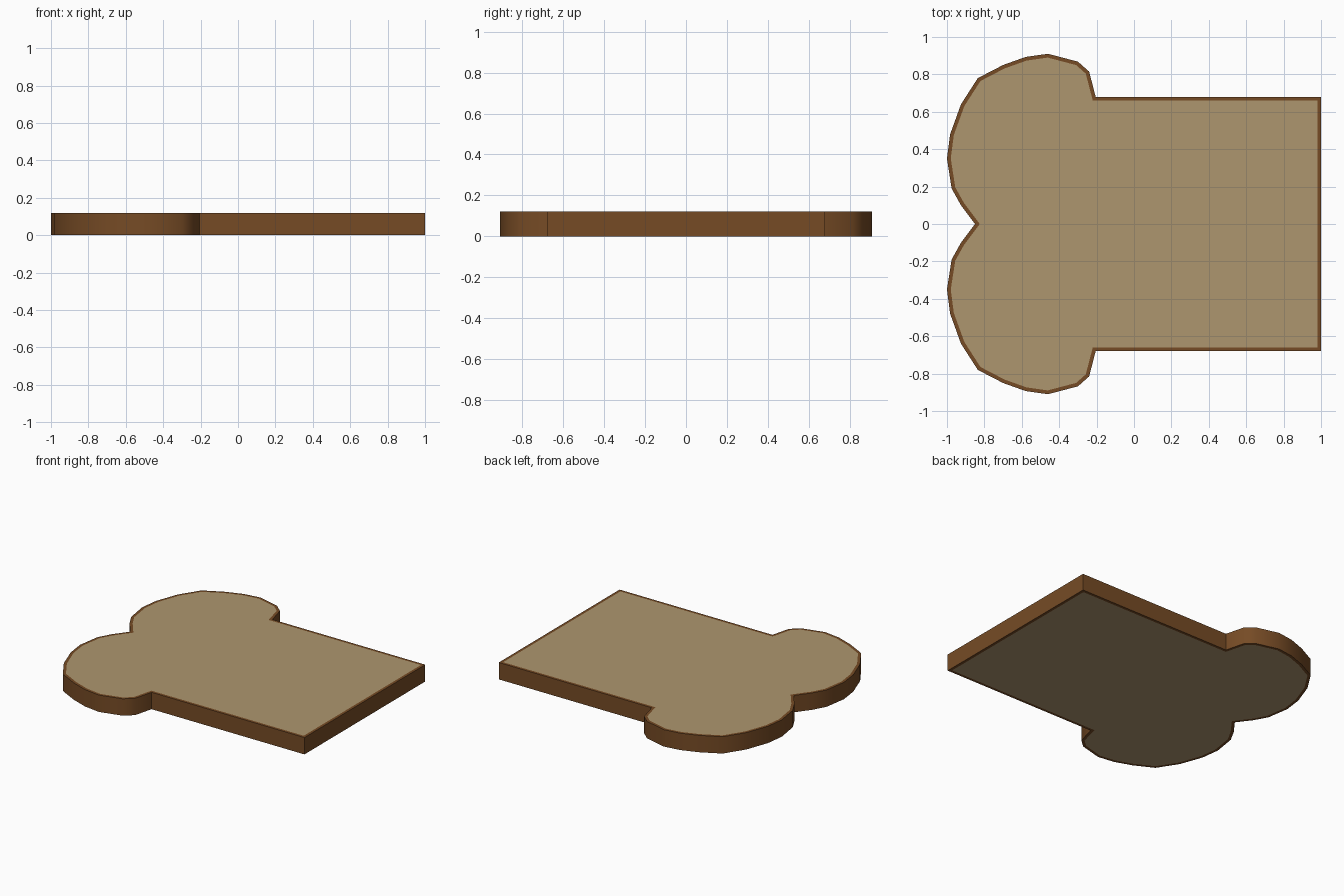
import bpy, bmesh, math

if "Cube" in bpy.data.objects:
    bpy.data.objects.remove(bpy.data.objects["Cube"])

THICKNESS = 0.12
RIM = 0.02


def srgb(r, g, b):
    return [((c / 255 + 0.055) / 1.055) ** 2.4 for c in (r, g, b)] + [1.0]


def material(name, rgb):
    m = bpy.data.materials.new(name)
    m.diffuse_color = srgb(*rgb)
    m.use_nodes = True
    m.node_tree.nodes["Principled BSDF"].inputs["Base Color"].default_value = m.diffuse_color
    return m


# Half outline of the slice, from the notch between the lobes to the far corner
half = [(-0.85, 0.0), (-0.925, 0.10), (-0.975, 0.19), (-1.0, 0.35),
        (-0.983, 0.48), (-0.925, 0.64), (-0.835, 0.78), (-0.70, 0.85),
        (-0.58, 0.893), (-0.46, 0.91), (-0.30, 0.868), (-0.24, 0.815),
        (-0.205, 0.68), (1.0, 0.68)]
outline = half + [(x, -y) for x, y in reversed(half[1:])]

# Extrude the outline into a slab
bm = bmesh.new()
base = bm.faces.new([bm.verts.new((x, y, 0)) for x, y in outline])
ext = bmesh.ops.extrude_face_region(bm, geom=[base], use_keep_orig=True)
for v in ext["geom"]:
    if isinstance(v, bmesh.types.BMVert):
        v.co.z = THICKNESS
bmesh.ops.recalc_face_normals(bm, faces=bm.faces)

# Inset the crumb on top and bottom, leaving a thin crust rim
caps = [f for f in bm.faces if abs(f.normal.z) > 0.9]
for f in caps:
    bmesh.ops.inset_region(bm, faces=[f], thickness=RIM, use_even_offset=True)
    f.material_index = 1

mesh = bpy.data.meshes.new("bread_slice")
bm.to_mesh(mesh)
bm.free()
mesh.materials.append(material("crust brown", (118, 75, 37)))
mesh.materials.append(material("crumb tan", (174, 150, 111)))

slice_obj = bpy.data.objects.new("bread_slice", mesh)
bpy.context.collection.objects.link(slice_obj)

# Smooth the curved sides, keep corners and rims sharp
bpy.context.view_layer.objects.active = slice_obj
slice_obj.select_set(True)
bpy.ops.object.shade_smooth_by_angle(angle=math.radians(35))
